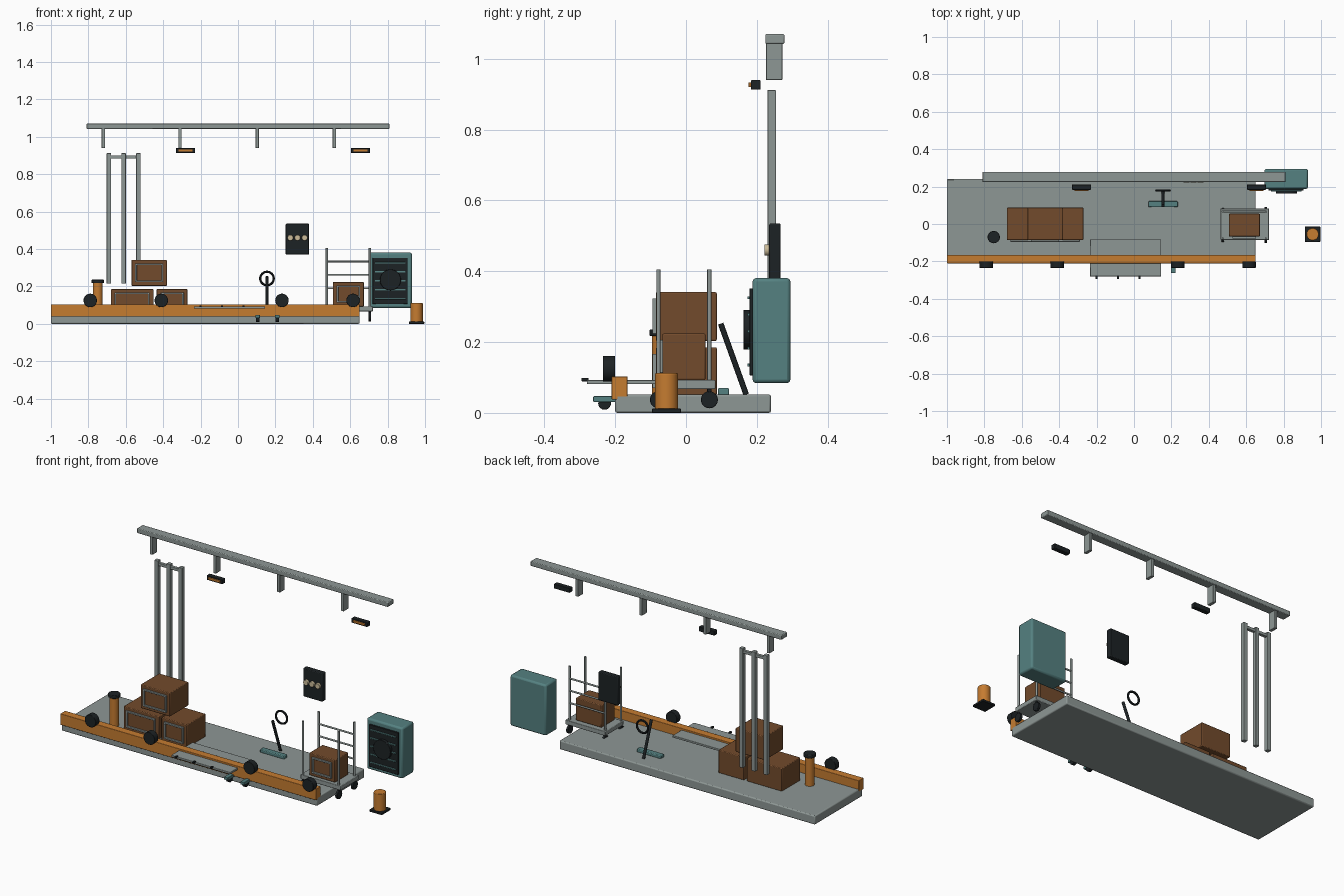
import bpy, math
from mathutils import Vector


def material(name, rgb):
    m = bpy.data.materials.new(name)
    m.diffuse_color = (*rgb, 1)
    return m


ORANGE = material("orange", (0.56, 0.2, 0.03))
TEAL = material("teal", (0.09, 0.22, 0.22))
BROWN = material("brown", (0.17, 0.07, 0.025))
BLACK = material("black", (0.012, 0.016, 0.018))
BEIGE = material("beige", (0.6, 0.5, 0.32))
STEEL = material("steel", (0.27, 0.31, 0.3))


def finish(o, name, mat, bevel=0.0):
    o.name = name
    o.data.materials.append(mat)
    if bevel:
        b = o.modifiers.new("bevel", 'BEVEL')
        b.width, b.segments, b.limit_method = bevel, 2, 'ANGLE'
    bpy.ops.object.shade_smooth_by_angle(angle=math.radians(35))
    return o


def box(name, x, y, z, mat=STEEL, bevel=0.002):
    """Box given by its (min, max) range on each axis."""
    bpy.ops.mesh.primitive_cube_add(size=1, location=[sum(r) / 2 for r in (x, y, z)])
    o = bpy.context.object
    o.scale = [r[1] - r[0] for r in (x, y, z)]
    bpy.ops.object.transform_apply(location=False, rotation=False, scale=True)
    return finish(o, name, mat, bevel)


def rod(name, a, b, r, mat=STEEL, bevel=0.0, sides=32):
    """Cylinder between two points."""
    a, b = Vector(a), Vector(b)
    bpy.ops.mesh.primitive_cylinder_add(vertices=sides, radius=r, depth=(b - a).length,
                                        location=(a + b) / 2)
    o = bpy.context.object
    o.rotation_euler = (b - a).to_track_quat('Z', 'Y').to_euler()
    return finish(o, name, mat, bevel)


def crate(name, x, y, z):
    """Crate with a four-bar trim frame on its front face."""
    box(name, x, y, z, BROWN, 0.004)
    x0, x1, z0, z1 = x[0] + 0.02, x[1] - 0.02, z[0] + 0.02, z[1] - 0.018
    fy, t = (y[0] - 0.01, y[0] + 0.002), 0.009
    for zz in (z0, z1 - t):
        box(name + "_trim_rail", (x0, x1), fy, (zz, zz + t), STEEL, 0.001)
    for xx in (x0, x1 - t):
        box(name + "_trim_stile", (xx, xx + t), fy, (z0, z1), STEEL, 0.001)


# Loading platform and bumper
box("platform", (-1, 0.65), (-0.2, 0.24), (0, 0.052), STEEL, 0.006)
box("bumper_rail", (-1, 0.65), (-0.21, -0.165), (0.038, 0.103), ORANGE, 0.002)
for x in (-0.79, -0.41, 0.235, 0.615):
    rod("bumper_disc", (x, -0.235, 0.125), (x, -0.2, 0.125), 0.036, BLACK, 0.002)

# Sliding dock plate with end knobs
box("dock_plate", (-0.235, 0.145), (-0.28, -0.083), (0.081, 0.093))
for x in (-0.2, -0.085, 0.03):
    box("plate_knob", (x - 0.006, x + 0.006), (-0.295, -0.275), (0.089, 0.099), BLACK)

# Small guide rollers under the plate
for x in (0.105, 0.21):
    box("roller_bracket", (x - 0.012, x + 0.012), (-0.262, -0.198), (0.031, 0.047), TEAL, 0.002)
    rod("guide_roller", (x - 0.01, -0.23, 0.027), (x + 0.01, -0.23, 0.027), 0.018, BLACK, 0.002)

# Bollard on the platform
rod("platform_bollard", (-0.75, -0.07, 0.05), (-0.75, -0.07, 0.222), 0.026, ORANGE)
rod("platform_bollard_cap", (-0.75, -0.07, 0.217), (-0.75, -0.07, 0.236), 0.033, BLACK, 0.003)

# Bollard beside the platform
box("side_bollard_base", (0.914, 0.996), (-0.096, -0.014), (0, 0.012), BLACK)
rod("side_bollard", (0.955, -0.055, 0.01), (0.955, -0.055, 0.112), 0.033, ORANGE, 0.003)

# Stacked crates
crate("crate_left", (-0.68, -0.452), (-0.085, 0.087), (0.05, 0.185))
crate("crate_right", (-0.435, -0.27), (-0.085, 0.087), (0.05, 0.185))
crate("crate_top", (-0.57, -0.38), (-0.085, 0.087), (0.203, 0.341))

# Upright guide posts with tie bar
for x in (-0.69, -0.612, -0.533):
    box("guide_post", (x - 0.012, x + 0.012), (0.23, 0.254), (0.215, 0.912))
box("guide_tie_bar", (-0.7, -0.522), (0.233, 0.251), (0.883, 0.9))

# Overhead beam with hangers
box("overhead_beam", (-0.81, 0.81), (0.224, 0.278), (1.042, 1.07), STEEL, 0.004)
for x in (-0.72, -0.31, 0.103, 0.515):
    box("beam_hanger", (x - 0.009, x + 0.009), (0.226, 0.272), (0.94, 1.045))

# Lamps
for x in (-0.28, 0.655):
    box("lamp_housing", (x - 0.051, x + 0.051), (0.183, 0.211), (0.913, 0.94), BLACK, 0.003)
    box("lamp_lens", (x - 0.038, x + 0.038), (0.177, 0.185), (0.92, 0.933), ORANGE, 0.001)

# Control panel with buttons
box("control_panel", (0.255, 0.38), (0.235, 0.267), (0.37, 0.535), BLACK, 0.004)
for x in (0.28, 0.318, 0.356):
    rod("panel_button", (x, 0.222, 0.46), (x, 0.238, 0.46), 0.016, BEIGE, 0.002)

# Ventilation cabinet
box("cabinet", (0.698, 0.93), (0.188, 0.295), (0.084, 0.381), TEAL, 0.01)
box("cabinet_grille", (0.72, 0.907), (0.179, 0.192), (0.106, 0.352), BLACK)
for i in range(5):
    z = 0.135 + i * 0.0475
    box("cabinet_slat", (0.732, 0.895), (0.173, 0.182), (z - 0.004, z + 0.004), TEAL, 0.001)
rod("cabinet_fan", (0.815, 0.162, 0.235), (0.815, 0.18, 0.235), 0.056, BLACK, 0.002)

# Steering column, wheel and foot base
rod("steering_column", (0.155, 0.17, 0.052), (0.155, 0.098, 0.252), 0.008, BLACK)
bpy.ops.mesh.primitive_torus_add(major_radius=0.036, minor_radius=0.006, major_segments=40,
                                 minor_segments=10, location=(0.155, 0.18, 0.242),
                                 rotation=(math.pi / 2, 0, 0))
finish(bpy.context.object, "steering_wheel", BLACK)
box("steering_base", (0.078, 0.234), (0.09, 0.122), (0.05, 0.07), TEAL, 0.004)

# Trolley with posts, casters, rails and crate
box("trolley_deck", (0.463, 0.722), (-0.085, 0.083), (0.067, 0.093), STEEL, 0.003)
for x in (0.475, 0.705):
    for y in (-0.078, 0.066):
        rod("trolley_post", (x, y, 0.09), (x, y, 0.405), 0.006, STEEL, sides=16)
        rod("trolley_wheel", (x - 0.007, y, 0.037), (x + 0.007, y, 0.037), 0.024, BLACK, 0.002)
        rod("trolley_caster_stem", (x, y, 0.05), (x, y, 0.07), 0.006, BLACK, sides=16)
for z in (0.19, 0.262, 0.333):
    rod("trolley_rail", (0.475, 0.066, z), (0.705, 0.066, z), 0.005, STEEL, sides=16)
crate("trolley_crate", (0.507, 0.673), (-0.067, 0.055), (0.093, 0.224))
